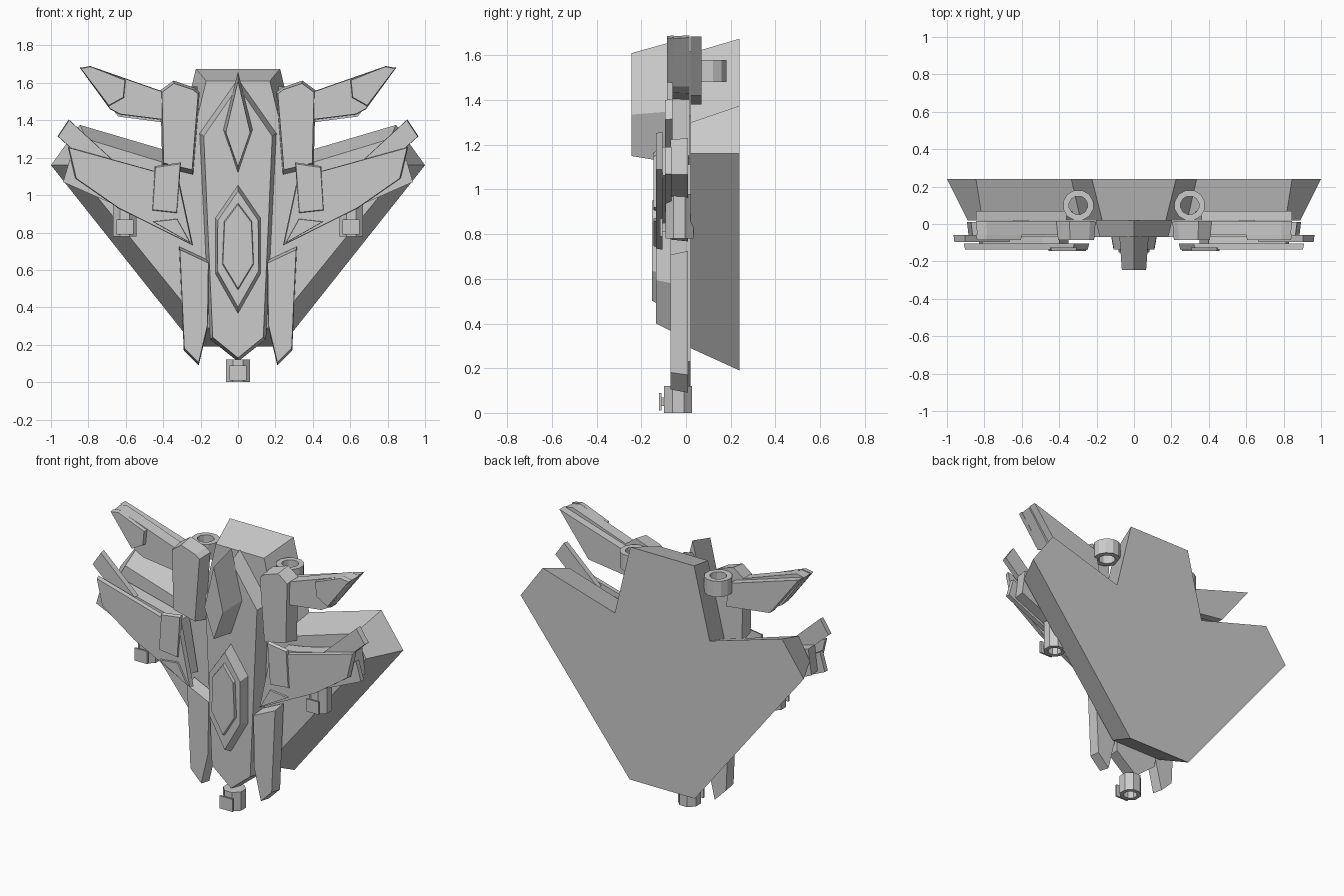
import bpy, bmesh, math

if "Cube" in bpy.data.objects:
    bpy.data.objects.remove(bpy.data.objects["Cube"])

hull_grey = bpy.data.materials.new("hull_grey")
hull_grey.use_nodes = True
GREY = (0.6, 0.6, 0.6, 1)
hull_grey.diffuse_color = GREY
hull_grey.node_tree.nodes["Principled BSDF"].inputs["Base Color"].default_value = GREY


def finish(name, bm):
    bmesh.ops.recalc_face_normals(bm, faces=bm.faces)
    mesh = bpy.data.meshes.new(name)
    bm.to_mesh(mesh)
    bm.free()
    mesh.materials.append(hull_grey)
    obj = bpy.data.objects.new(name, mesh)
    bpy.context.collection.objects.link(obj)
    return obj


def loft(name, back, front, y_back, y_front, side=1):
    """Solid between a back outline and a front outline, given as (x, z)."""
    bm = bmesh.new()
    a = [bm.verts.new((x * side, y_back, z)) for x, z in back]
    b = [bm.verts.new((x * side, y_front, z)) for x, z in front]
    bm.faces.new(a)
    bm.faces.new(b)
    n = len(a)
    for i in range(n):
        j = (i + 1) % n
        bm.faces.new((a[i], a[j], b[j], b[i]))
    return finish(name, bm)


def shrink(outline, k):
    cx = sum(p[0] for p in outline) / len(outline)
    cz = sum(p[1] for p in outline) / len(outline)
    return [(cx + (x - cx) * k, cz + (z - cz) * k) for x, z in outline]


def plate(name, outline, y_back, y_front, k=0.96, side=1):
    return loft(name, outline, shrink(outline, k), y_back, y_front, side)


def pair(name, outline, y_back, y_front, k=0.96):
    for label, side in (("left", 1), ("right", -1)):
        plate(f"{label}_{name}", outline, y_back, y_front, k, side)


def both(half):
    """Complete a right-hand half outline running from top to bottom."""
    return half + [(-x, z) for x, z in reversed(half) if x > 0]


def lathe(name, x, y, profile, sides=8):
    """Ring swept from a closed (radius, z) profile about a vertical axis."""
    bm = bmesh.new()
    rings = []
    for i in range(sides):
        t = 2 * math.pi * (i + 0.5) / sides
        rings.append([bm.verts.new((x + r * math.cos(t), y + r * math.sin(t), z))
                      for r, z in profile])
    n = len(profile)
    for i in range(sides):
        a, b = rings[i], rings[(i + 1) % sides]
        for j in range(n):
            k = (j + 1) % n
            bm.faces.new((a[j], a[k], b[k], b[j]))
    bmesh.ops.remove_doubles(bm, verts=bm.verts, dist=0.0001)
    return finish(name, bm)


def gun(name, x, y, z, top):
    """Hollow barrel opening downward, with a square sight bracket in front."""
    r = 0.068
    lathe(name + "_barrel", x, y, [(r, z), (r, top), (0, top), (0, z + 0.05),
                                   (0.042, z + 0.05), (0.042, z)])
    sight = [(x - 0.045, z + 0.09), (x + 0.045, z + 0.09), (x + 0.045, z + 0.01), (x - 0.045, z + 0.01)]
    plate(name + "_sight", sight, y - 0.075, y - 0.086, 1)
    plate(name + "_sight_stem", shrink(sight, 0.5), y - 0.05, y - 0.075, 1)


# Large tapered rear hull
loft("rear_hull",
     both([(0.225, 1.675), (0.335, 1.225), (0.845, 1.375), (1, 1.16), (0.23, 0.19)]),
     both([(0.17, 1.61), (0.285, 1.14), (0.81, 1.3), (0.89, 1.16), (0.185, 0.29)]),
     0.24, 0.02)

# Central fuselage, dorsal fin and canopy
loft("fuselage", both([(0, 1.62), (0.205, 1.33), (0.15, 0.23), (0, 0.11)]),
     both([(0, 1.58), (0.183, 1.315), (0.135, 0.24), (0, 0.13)]), 0.02, -0.07)
loft("dorsal_fin", both([(0, 1.66), (0.078, 1.35), (0, 1.12)]),
     both([(0, 1.61), (0.065, 1.335), (0, 1.15)]), -0.065, -0.245)
canopy = both([(0, 1.055), (0.12, 0.88), (0.122, 0.58), (0, 0.365)])
plate("canopy_frame", canopy, -0.065, -0.135, 0.9)
plate("canopy_glass", both([(0, 0.96), (0.075, 0.86), (0.085, 0.63), (0, 0.49)]),
      -0.13, -0.153, 0.95)

# Shoulder pods and lower fins
pair("shoulder_pod", [(0.345, 1.612), (0.415, 1.56), (0.405, 1.15), (0.24, 1.11),
                      (0.205, 1.55), (0.235, 1.575)], 0.015, -0.085, 0.92)
pair("lower_fin", [(0.315, 0.725), (0.155, 0.65), (0.16, 0.3), (0.21, 0.09), (0.29, 0.17)],
     0.01, -0.07, 0.95)

# Upper wings: rear plate, front plate and a thin tip panel
pair("upper_wing_rear", [(0.36, 1.535), (0.845, 1.685), (0.64, 1.42), (0.33, 1.38)],
     0.07, 0.02, 1)
pair("upper_wing_front", [(0.39, 1.55), (0.79, 1.69), (0.845, 1.68), (0.685, 1.46),
                          (0.63, 1.43), (0.39, 1.4)], 0.015, -0.06, 0.97)
pair("upper_wing_tip", [(0.6, 1.615), (0.79, 1.69), (0.845, 1.68), (0.69, 1.475), (0.61, 1.52)],
     -0.055, -0.085)

# Main wings: core, skin, root panels and raised winglets
wing = [(0.45, 1.14), (0.91, 1.255), (0.935, 1.07), (0.64, 0.94), (0.25, 0.73), (0.32, 1.12)]
pair("wing_core", shrink(wing, 0.88), 0.01, -0.07, 0.97)
pair("wing_spar", shrink(wing, 0.7), -0.06, -0.12, 1)
pair("wing_skin", [(0.45, 1.13), (0.91, 1.257), (0.87, 1.09), (0.64, 0.93), (0.24, 0.73), (0.32, 1.1)],
     -0.105, -0.135, 0.98)
pair("wing_edge", [(0.9, 1.19), (0.935, 1.07), (0.55, 0.9), (0.6, 1.0)], -0.065, -0.095, 1)
pair("wing_root_panel", [(0.305, 1.175), (0.445, 1.155), (0.46, 0.915), (0.325, 0.9)],
     -0.125, -0.145, 0.94)
pair("wing_root_wedge", [(0.325, 0.875), (0.46, 0.86), (0.25, 0.74)], -0.125, -0.145, 0.92)
pair("winglet", [(0.905, 1.405), (0.965, 1.315), (0.75, 1.12), (0.66, 1.18)], -0.06, -0.095, 0.97)

# Open engine rings and wing guns
for label, side in (("left", 1), ("right", -1)):
    lathe(f"{label}_engine", side * 0.298, 0.1,
          [(0.083, 1.58), (0.083, 1.48), (0.05, 1.48), (0.05, 1.58)], 12)
    gun(f"{label}_wing_gun", side * 0.605, -0.03, 0.78, 0.98)

# Nose gun
gun("nose_gun", 0, -0.035, 0, 0.12)
